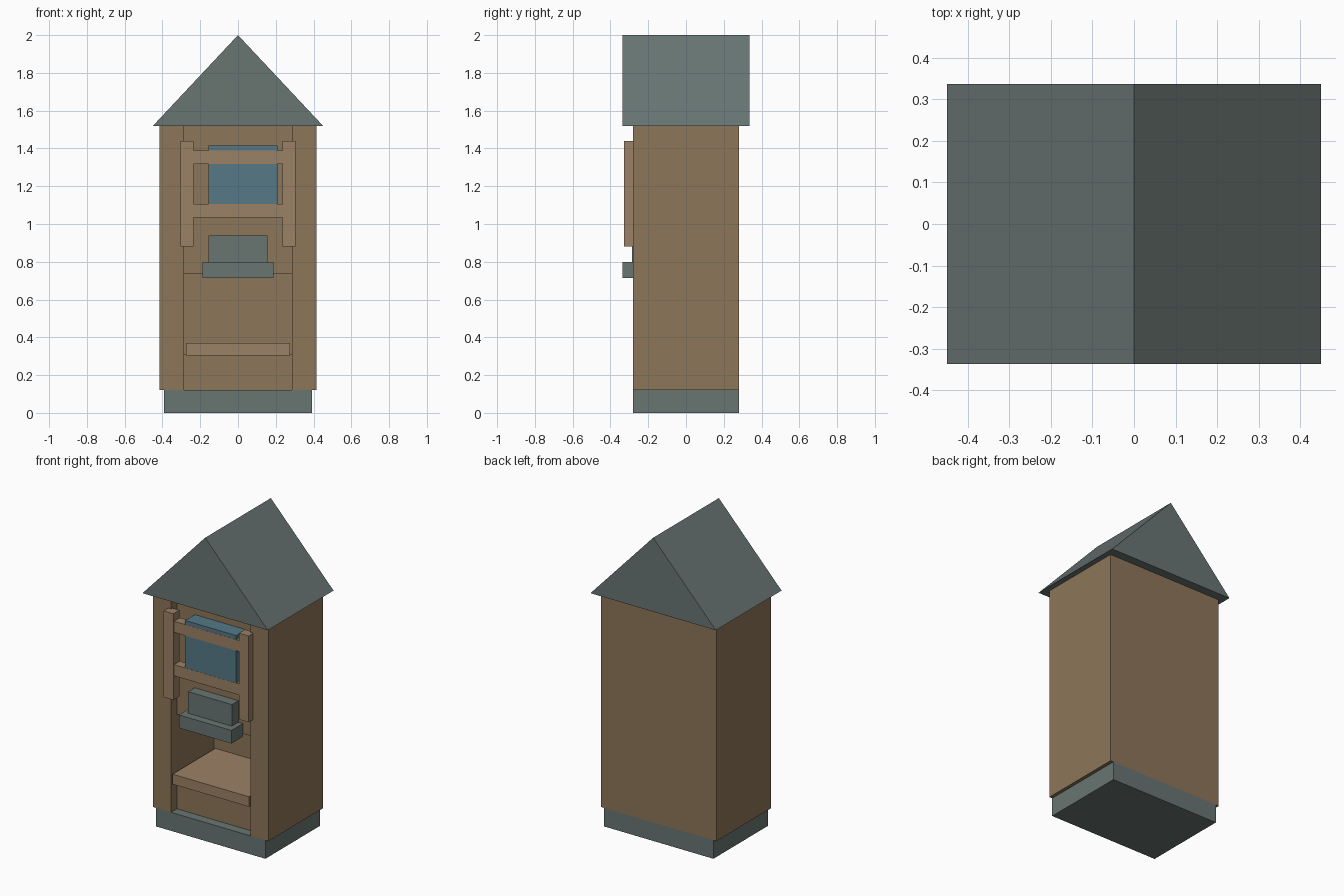
import bpy, bmesh

if "Cube" in bpy.data.objects:
    bpy.data.objects.remove(bpy.data.objects["Cube"])


def material(name, rgb):
    m = bpy.data.materials.new(name)
    m.diffuse_color = (*rgb, 1)
    m.use_nodes = True
    m.node_tree.nodes["Principled BSDF"].inputs["Base Color"].default_value = m.diffuse_color
    return m


WOOD = material("wood", (0.27, 0.18, 0.10))
TRIM = material("light_wood", (0.33, 0.22, 0.13))
SLATE = material("slate", (0.14, 0.18, 0.17))
BLUE = material("blue", (0.09, 0.19, 0.24))


def prism(name, mat, profile, direction):
    """Extrude a closed profile of 3D points along a direction."""
    bm = bmesh.new()
    face = bm.faces.new([bm.verts.new(p) for p in profile])
    new = bmesh.ops.extrude_face_region(bm, geom=[face])["geom"]
    bmesh.ops.translate(bm, vec=direction,
                        verts=[g for g in new if isinstance(g, bmesh.types.BMVert)])
    bmesh.ops.recalc_face_normals(bm, faces=bm.faces)
    mesh = bpy.data.meshes.new(name)
    bm.to_mesh(mesh)
    bm.free()
    mesh.materials.append(mat)
    ob = bpy.data.objects.new(name, mesh)
    bpy.context.collection.objects.link(ob)
    return ob


def box(name, mat, x, y, z):
    """Box from (min, max) pairs."""
    corners = [(x[0], y[0], z[0]), (x[1], y[0], z[0]),
               (x[1], y[1], z[0]), (x[0], y[1], z[0])]
    return prism(name, mat, corners, (0, 0, z[1] - z[0]))


# plinth and gabled roof
box("base", SLATE, (-0.393, 0.393), (-0.28, 0.28), (0, 0.12))
prism("roof", SLATE, [(-0.45, -0.337, 1.52), (0.45, -0.337, 1.52), (0, -0.337, 2)],
      (0, 0.674, 0))

# cabinet shell: U-shaped plan, open at the front
plan = [(-0.415, -0.28), (-0.285, -0.28), (-0.285, 0.16), (0.285, 0.16),
        (0.285, -0.28), (0.415, -0.28), (0.415, 0.28), (-0.415, 0.28)]
prism("cabinet", WOOD, [(x, y, 0.12) for x, y in plan], (0, 0, 1.40))

# recessed infill above and below the niche, with the shelf as its floor
box("upper_panel", WOOD, (-0.285, 0.285), (-0.22, 0.16), (0.735, 1.52))
box("lower_panel", WOOD, (-0.285, 0.285), (-0.22, 0.16), (0.12, 0.31))
box("shelf", TRIM, (-0.275, 0.275), (-0.279, 0.16), (0.305, 0.37))

# window frame: two posts and two rails
for side, s in (("left", -1), ("right", 1)):
    box(side + "_post", TRIM, sorted((0.235 * s, 0.305 * s)), (-0.327, -0.265), (0.88, 1.44))
for level, z in (("lower", 1.035), ("upper", 1.317)):
    box(level + "_rail", TRIM, (-0.235, 0.235), (-0.321, -0.26), (z, z + 0.072))

# blue pane held by the rails
box("pane", BLUE, (-0.155, 0.21), (-0.320, -0.22), (1.075, 1.415))

# stepped ledge under the window
box("ledge_block", SLATE, (-0.157, 0.157), (-0.287, -0.22), (0.80, 0.94))
box("ledge", SLATE, (-0.189, 0.189), (-0.337, -0.22), (0.715, 0.80))
